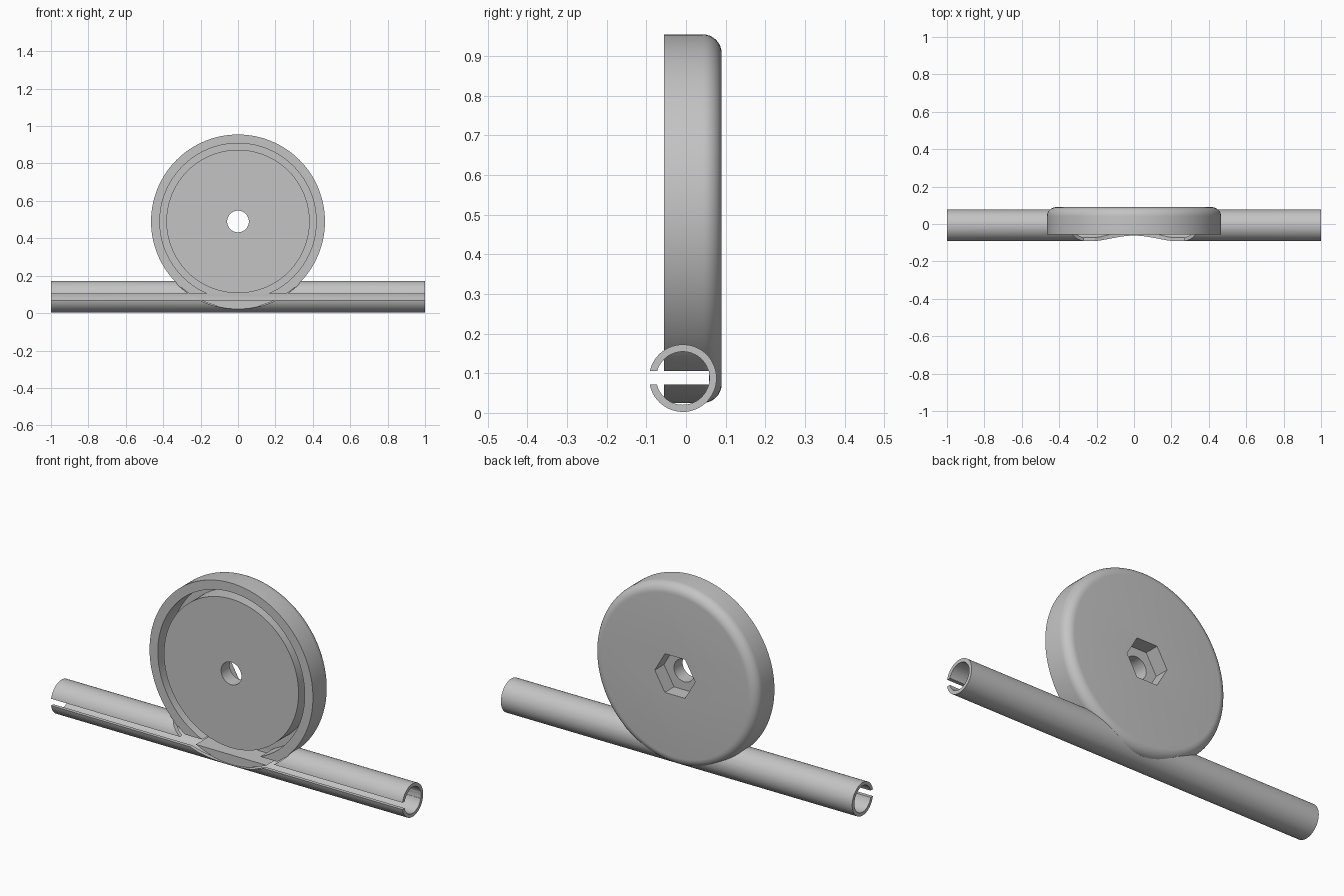
import bpy, math
from mathutils import Matrix

if "Cube" in bpy.data.objects:
    bpy.data.objects.remove(bpy.data.objects["Cube"], do_unlink=True)

grey = bpy.data.materials.new("plain grey")
grey.use_nodes = True
colour = (0.55, 0.55, 0.55, 1)
grey.diffuse_color = colour
grey.node_tree.nodes["Principled BSDF"].inputs["Base Color"].default_value = colour

HUB_Z = 0.49
FRONT, BACK, RADIUS = -0.055, 0.09, 0.465
TUBE_Y, TUBE_Z, TUBE_R, BORE_R = -0.008, 0.0875, 0.085, 0.067


def lathe(name, profile, steps=128, closed=False):
    """Spin (radius, y) points around the hub axis."""
    verts, faces, n = [], [], len(profile)
    for i in range(steps):
        a = 2 * math.pi * i / steps
        verts += [(r * math.cos(a), y, HUB_Z + r * math.sin(a)) for r, y in profile]
    for i in range(steps):
        j = (i + 1) % steps
        for k in range(n if closed else n - 1):
            m = (k + 1) % n
            faces.append((i * n + k, i * n + m, j * n + m, j * n + k))
    if not closed:
        faces.append([i * n for i in range(steps)][::-1])
        faces.append([i * n + n - 1 for i in range(steps)])
    mesh = bpy.data.meshes.new(name)
    mesh.from_pydata(verts, [], faces)
    obj = bpy.data.objects.new(name, mesh)
    bpy.context.collection.objects.link(obj)
    fix_normals(obj)
    return obj


def fix_normals(obj):
    import bmesh
    bm = bmesh.new()
    bm.from_mesh(obj.data)
    bmesh.ops.recalc_face_normals(bm, faces=bm.faces)
    bm.to_mesh(obj.data)
    bm.free()


def rod(name, radius, length):
    """Cylinder along x at the tube axis."""
    bpy.ops.mesh.primitive_cylinder_add(vertices=64, radius=radius, depth=length)
    obj = bpy.context.object
    obj.name = name
    obj.data.transform(Matrix.Translation((0, TUBE_Y, TUBE_Z)) @ Matrix.Rotation(math.pi / 2, 4, 'Y'))
    return obj


def combine(target, tool, operation):
    mod = target.modifiers.new(operation, 'BOOLEAN')
    mod.operation, mod.solver, mod.object = operation, 'EXACT', tool
    bpy.ops.object.select_all(action='DESELECT')
    bpy.context.view_layer.objects.active = target
    target.select_set(True)
    bpy.ops.object.modifier_apply(modifier=mod.name)
    bpy.data.objects.remove(tool, do_unlink=True)


# Disc with a rounded back edge
ROUND = 0.048
edge = [(RADIUS - ROUND + ROUND * math.cos(a), BACK - ROUND + ROUND * math.sin(a))
        for a in [math.pi / 2 * i / 8 for i in range(9)]]
body = lathe("reel_and_tube", [(RADIUS, FRONT)] + edge)

# Hollow tube, trimmed where it would stand in front of the disc
tube = rod("tube", TUBE_R, 2)
combine(tube, rod("bore", BORE_R, 2.2), 'DIFFERENCE')
combine(tube, lathe("front_trim", [(0.468, -0.2), (0.468, FRONT + 0.0005)]), 'DIFFERENCE')
combine(body, tube, 'UNION')

# Ring groove, axle hole and hexagonal recess
groove = [(0.383, -0.1), (0.418, -0.1), (0.418, 0.055), (0.383, 0.055)]
combine(body, lathe("groove", groove, closed=True), 'DIFFERENCE')
combine(body, lathe("axle_hole", [(0.058, -0.2), (0.058, 0.2)], 48), 'DIFFERENCE')
combine(body, lathe("hex_recess", [(0.115, 0.015), (0.115, 0.2)], 6), 'DIFFERENCE')

# Long slot along the front of the tube
bpy.ops.mesh.primitive_cube_add(size=1)
slot = bpy.context.object
slot.data.transform(Matrix.Translation((0, -0.071, 0.0885)) @ Matrix.Diagonal((2.4, 0.258, 0.035, 1)))
combine(body, slot, 'DIFFERENCE')

# Finish
body.data.materials.clear()
body.data.materials.append(grey)
for p in body.data.polygons:
    p.material_index = 0
bpy.ops.object.select_all(action='DESELECT')
bpy.context.view_layer.objects.active = body
body.select_set(True)
bpy.ops.object.shade_smooth_by_angle(angle=math.radians(25))
